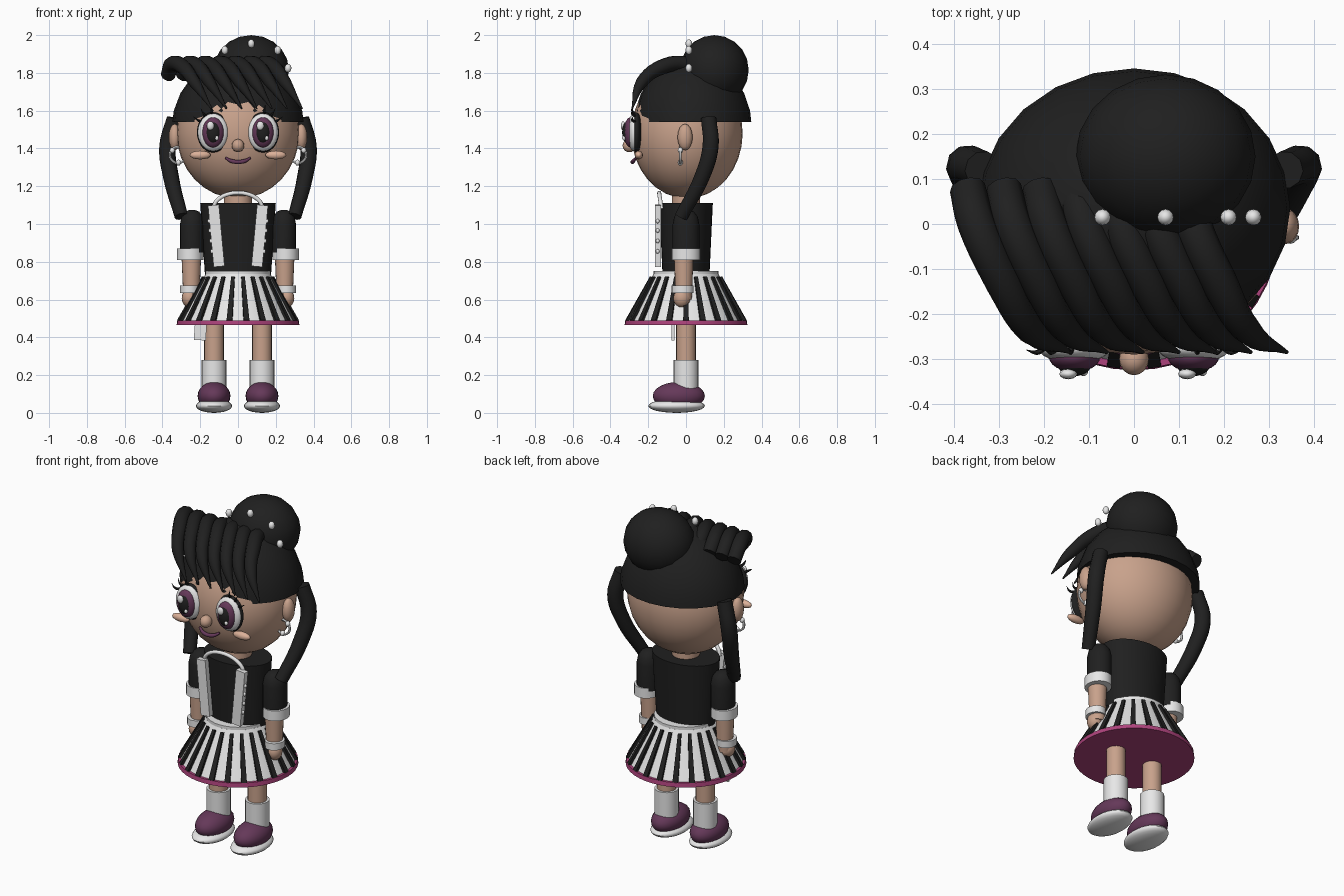
import bpy, bmesh, math
from mathutils import Vector, Matrix

old = bpy.data.objects.get("Cube")
if old:
    bpy.data.objects.remove(old, do_unlink=True)


def material(name, r, g, b):
    m = bpy.data.materials.new(name)
    m.use_nodes = True
    m.diffuse_color = (r, g, b, 1)
    m.node_tree.nodes["Principled BSDF"].inputs["Base Color"].default_value = (r, g, b, 1)
    return m


skin = material("skin", 0.58, 0.36, 0.26)
blush = material("blush", 0.72, 0.44, 0.32)
black = material("black", 0.014, 0.014, 0.014)
white = material("white", 0.8, 0.8, 0.8)
purple = material("purple", 0.13, 0.04, 0.1)
pink = material("pink", 0.42, 0.055, 0.2)


def finish(name, bm, mat, angle=50):
    bmesh.ops.recalc_face_normals(bm, faces=bm.faces)
    me = bpy.data.meshes.new(name)
    bm.to_mesh(me)
    bm.free()
    ob = bpy.data.objects.new(name, me)
    bpy.context.collection.objects.link(ob)
    me.materials.append(mat)
    smooth(ob, angle)
    return ob


def smooth(ob, angle=50):
    bpy.ops.object.select_all(action='DESELECT')
    ob.select_set(True)
    bpy.context.view_layer.objects.active = ob
    bpy.ops.object.shade_smooth_by_angle(angle=math.radians(angle))


def ball(name, loc, size, mat, n=24, cut=None):
    """Ellipsoid, optionally sliced flat below height cut."""
    bm = bmesh.new()
    bmesh.ops.create_uvsphere(bm, u_segments=n, v_segments=n // 2, radius=1)
    bm.transform(Matrix.Translation(loc) @ Matrix.Diagonal((*size, 1)))
    if cut:
        geom = bm.verts[:] + bm.edges[:] + bm.faces[:]
        bmesh.ops.bisect_plane(bm, geom=geom, plane_co=(0, 0, cut),
                               plane_no=(0, 0, 1), clear_inner=True)
        bmesh.ops.holes_fill(bm, edges=bm.edges)
    return finish(name, bm, mat)


def lathe(name, x, y, profile, mat, depth=1, n=32):
    """Stacked rings of (radius, height), capped at both ends."""
    bm = bmesh.new()
    rings = []
    for r, z in profile:
        angles = [math.tau * i / n for i in range(n)]
        rings.append([bm.verts.new((x + r * math.cos(a), y + depth * r * math.sin(a), z))
                      for a in angles])
    for lo, hi in zip(rings, rings[1:]):
        for i in range(n):
            j = (i + 1) % n
            bm.faces.new((lo[i], lo[j], hi[j], hi[i]))
    bm.faces.new(rings[0])
    bm.faces.new(rings[-1])
    return finish(name, bm, mat, 40)


def plate(name, top, bottom, out, w_top, w_bottom, depth, mat):
    """Flat tapered strip from top to bottom facing out."""
    top, bottom, out = Vector(top), Vector(bottom), Vector(out).normalized()
    side = out.cross(top - bottom).normalized()
    bm = bmesh.new()
    bmesh.ops.create_cube(bm, size=1)
    for v in bm.verts:
        t = v.co.z + 0.5
        w = w_bottom + (w_top - w_bottom) * t
        v.co = bottom.lerp(top, t) + side * v.co.x * w + out * v.co.y * depth
    return finish(name, bm, mat, 30)


def tube(name, points, radii, mat, cyclic=False, sides=3):
    """Smooth tapering tube through the points."""
    cu = bpy.data.curves.new(name, 'CURVE')
    cu.dimensions = '3D'
    cu.bevel_depth = 1
    cu.bevel_resolution = sides
    cu.use_fill_caps = True
    cu.resolution_u = 5
    sp = cu.splines.new('BEZIER')
    sp.bezier_points.add(len(points) - 1)
    sp.use_cyclic_u = cyclic
    for bp, p, r in zip(sp.bezier_points, points, radii):
        bp.co, bp.radius = p, r
        bp.handle_left_type = bp.handle_right_type = 'AUTO'
    ob = bpy.data.objects.new(name, cu)
    bpy.context.collection.objects.link(ob)
    cu.materials.append(mat)
    bpy.ops.object.select_all(action='DESELECT')
    ob.select_set(True)
    bpy.context.view_layer.objects.active = ob
    bpy.ops.object.convert(target='MESH')
    smooth(bpy.context.view_layer.objects.active)


# Head and hair
ball("head", (0, 0.005, 1.48), (0.325, 0.295, 0.345), skin, 32)
ball("hair_cap", (0, 0.035, 1.5), (0.352, 0.315, 0.385), black, 24, cut=1.54)
ball("hair_bun", (0.07, 0.15, 1.815), (0.2, 0.182, 0.185), black, 20)
for x, z in ((-0.07, 1.92), (0.07, 1.955), (0.21, 1.92), (0.265, 1.825)):
    ball("bun_pearl", (x, 0.015, z), (0.018, 0.018, 0.023), white, 12)

# Swept fringe locks
for i in range(7):
    dx = 0.08 * i
    path = [(-0.37, 0.08, 1.79), (-0.35, 0, 1.845), (-0.29, -0.13, 1.83),
            (-0.23, -0.235, 1.75), (-0.14, -0.285, 1.61)]
    tube("fringe_lock", [(x + dx, y, z) for x, y, z in path],
         [0.04, 0.042, 0.04, 0.032, 0.004], black)

# Face centre
ball("nose", (0, -0.3, 1.415), (0.033, 0.036, 0.035), skin, 16)
tube("mouth", [(-0.065, -0.265, 1.35), (-0.03, -0.28, 1.332), (0.03, -0.28, 1.332),
               (0.065, -0.265, 1.35)], [0.006, 0.011, 0.011, 0.006], purple)

for s, side in ((1, "left_"), (-1, "right_")):
    # Eyes, lashes and cheeks
    ex, ez = 0.132 * s, 1.485
    ball(side + "eye_rim", (ex, -0.262, ez), (0.086, 0.03, 0.107), black)
    ball(side + "eye_white", (ex, -0.276, ez), (0.08, 0.033, 0.099), white)
    ball(side + "iris", (ex, -0.295, ez), (0.057, 0.034, 0.08), purple)
    ball(side + "pupil", (ex, -0.31, ez), (0.038, 0.028, 0.058), black)
    ball(side + "eye_glint", (ex - 0.014, -0.333, ez + 0.035), (0.02, 0.012, 0.024), white, 12)
    ball(side + "small_glint", (ex + 0.02, -0.328, ez - 0.03), (0.01, 0.01, 0.013), white, 12)
    for k in range(3):
        a = math.radians(35 + 25 * k)
        c, d = math.cos(a) * s, math.sin(a)
        tube(side + "lash", [(ex + 0.08 * c, -0.27, ez + 0.1 * d),
                             (ex + 0.1 * c, -0.285, ez + 0.115 * d),
                             (ex + 0.13 * c, -0.28, ez + 0.145 * d)],
             [0.008, 0.006, 0.001], black, sides=1)
    ball(side + "cheek", (0.2 * s, -0.25, 1.365), (0.056, 0.022, 0.023), blush, 16)

    # Ears and earrings
    ball(side + "ear", (0.335 * s, -0.005, 1.46), (0.032, 0.04, 0.07), skin, 16)
    hoop = [(0.318 * s + 0.042 * math.cos(t * math.pi / 4), -0.03,
             1.365 + 0.042 * math.sin(t * math.pi / 4)) for t in range(8)]
    tube(side + "hoop_earring", hoop, [0.007] * 8, white, cyclic=True, sides=1)
    for x, z in ((0.348, 1.39), (0.315, 1.325)):
        ball(side + "earring_pearl", (x * s, -0.03, z), (0.014, 0.014, 0.016), white, 12)

    # Long side tail
    tube(side + "hair_tail", [(0.335 * s, 0.12, 1.56), (0.373 * s, 0.13, 1.41),
                              (0.355 * s, 0.085, 1.25), (0.3 * s, -0.025, 1.04)],
         [0.042, 0.044, 0.042, 0.036], black)

    # Arm
    lathe(side + "sleeve", 0.243 * s, 0, [(0.064, 0.85), (0.064, 1.0), (0.056, 1.04),
                                          (0.038, 1.065), (0.012, 1.075)], black, 1.1, 20)
    lathe(side + "sleeve_cuff", 0.252 * s, 0, [(0.07, 0.81), (0.07, 0.87)], white, 1.1, 20)
    lathe(side + "forearm", 0.247 * s, -0.012, [(0.042, 0.6), (0.052, 0.83)], skin, 1, 20)
    lathe(side + "bracelet", 0.255 * s, -0.018, [(0.052, 0.635), (0.052, 0.675)], white, 1.12, 20)
    ball(side + "hand", (0.258 * s, -0.022, 0.608), (0.04, 0.045, 0.05), skin, 16)

    # Leg and shoe
    lx = 0.127 * s
    lathe(side + "leg", lx, 0, [(0.052, 0.2), (0.052, 0.52)], skin, 1, 20)
    lathe(side + "sock", lx, 0, [(0.066, 0.1), (0.066, 0.28)], white, 1, 20)
    ball(side + "shoe", (lx, -0.038, 0.09), (0.087, 0.138, 0.074), purple)
    ball(side + "shoe_sole", (lx, -0.05, 0.037), (0.096, 0.15, 0.037), white)

    # Bodice panel with studs
    plate(side + "bodice_panel", (0.13 * s, -0.148, 1.1), (0.1 * s, -0.148, 0.775),
          (0, -1, 0), 0.058, 0.058, 0.032, white)
    for z in (1.015, 0.965, 0.91, 0.855):
        ball(side + "panel_stud", (s * (0.16 - 0.092 * (1.1 - z)), -0.15, z),
             (0.01, 0.01, 0.012), white, 10)

# Body
lathe("neck", 0, 0, [(0.075, 1.05), (0.075, 1.18)], skin, 1, 24)
lathe("bodice", 0, 0, [(0.175, 0.73), (0.2, 1.11)], black, 0.71)
arch = [math.pi * t / 8 for t in range(9)]
tube("neck_strap", [(0.13 * math.cos(a), -0.13 - 0.012 * math.sin(a),
                     1.08 + 0.085 * math.sin(a)) for a in arch], [0.011] * 9, white)

# Skirt with raised stripes and a bright hem
lathe("waistband", 0, 0, [(0.172, 0.725), (0.172, 0.752)], white)
lathe("skirt", 0, 0, [(0.31, 0.485), (0.172, 0.735)], white, 1, 44)
lathe("skirt_hem", 0, 0, [(0.325, 0.465), (0.322, 0.49)], pink, 1, 44)
STRIPES = 22
for i in range(STRIPES):
    a = math.tau * (i + 0.5) / STRIPES - math.pi / 2
    c, d = math.cos(a), math.sin(a)
    plate("skirt_stripe", (0.185 * c, 0.185 * d, 0.72), (0.316 * c, 0.316 * d, 0.488),
          (c, d, 0.55), 0.018, 0.03, 0.014, black)
plate("hanging_ribbon", (-0.19, -0.068, 0.6), (-0.202, -0.068, 0.385),
      (0, -1, 0), 0.06, 0.064, 0.015, white)
